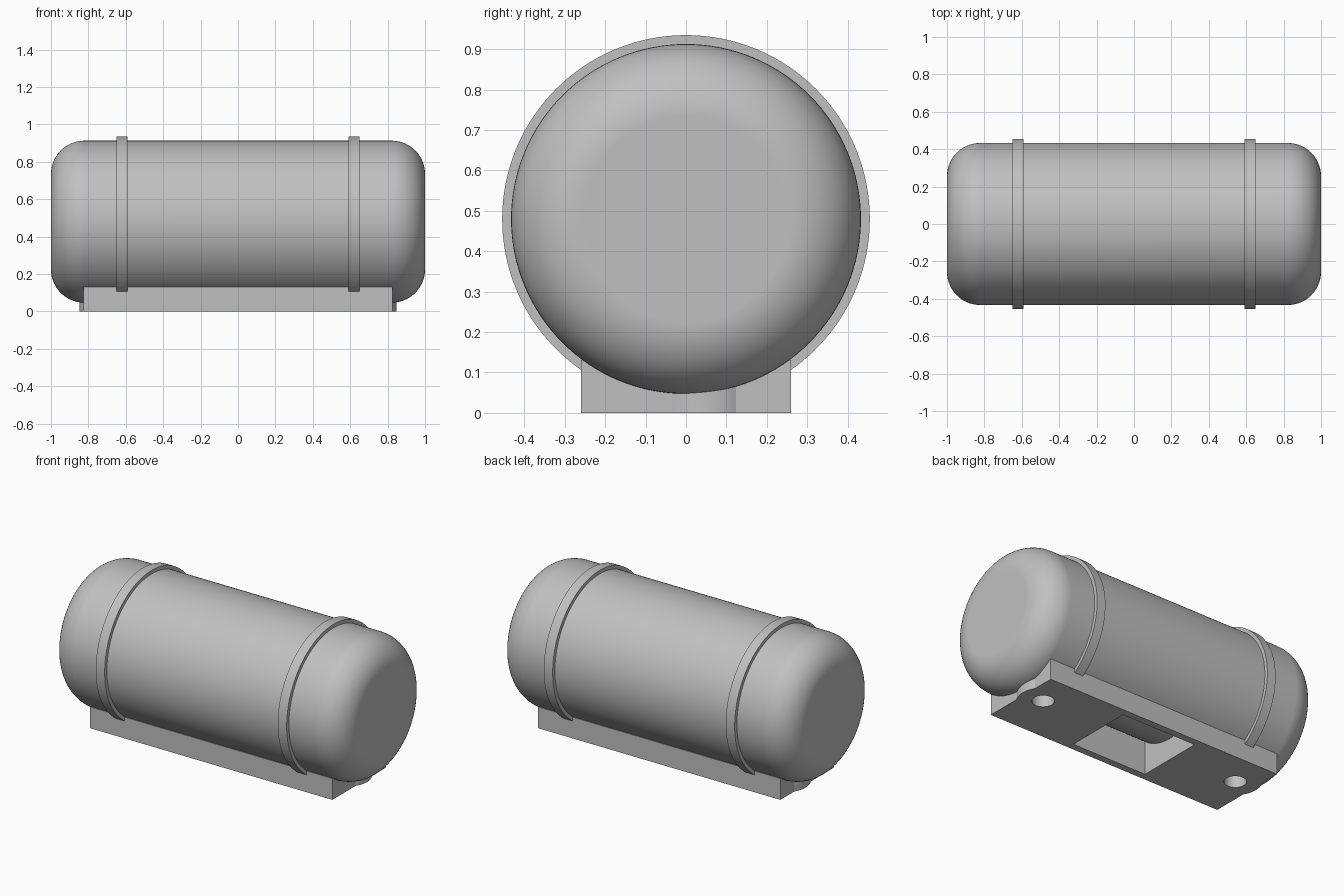
import bpy, bmesh, math
from mathutils import Vector

default = bpy.data.objects.get("Cube")
if default:
    bpy.data.objects.remove(default, do_unlink=True)

AXIS_Z = 0.48       # height of the tank axis
TANK_R = 0.433
FILLET = 0.178
HOLE_X, HOLE_Y = 0.70, 0.045

grey = bpy.data.materials.new("plain_grey")
grey.use_nodes = True
colour = (0.53, 0.53, 0.53, 1)
grey.diffuse_color = colour
grey.node_tree.nodes["Principled BSDF"].inputs["Base Color"].default_value = colour


def add_object(name, bm):
    bmesh.ops.recalc_face_normals(bm, faces=bm.faces)
    mesh = bpy.data.meshes.new(name)
    bm.to_mesh(mesh)
    bm.free()
    mesh.materials.append(grey)
    obj = bpy.data.objects.new(name, mesh)
    bpy.context.collection.objects.link(obj)
    return obj


def lathe(name, profile, segments=128):
    """Revolve (x, radius) points around the tank axis and cap both ends."""
    bm = bmesh.new()
    rings = []
    for x, r in profile:
        angles = [math.tau * i / segments for i in range(segments)]
        rings.append([bm.verts.new((x, r * math.sin(a), AXIS_Z + r * math.cos(a)))
                      for a in angles])
    for a, b in zip(rings, rings[1:]):
        for i in range(segments):
            j = (i + 1) % segments
            bm.faces.new((a[i], a[j], b[j], b[i]))
    bm.faces.new(rings[0])
    bm.faces.new(rings[-1])
    return add_object(name, bm)


def prism(name, outline, z0, z1):
    """Extrude a flat (x, y) outline upward."""
    bm = bmesh.new()
    face = bm.faces.new([bm.verts.new((x, y, z0)) for x, y in outline])
    top = bmesh.ops.extrude_face_region(bm, geom=[face])["geom"]
    verts = [g for g in top if isinstance(g, bmesh.types.BMVert)]
    bmesh.ops.translate(bm, verts=verts, vec=Vector((0, 0, z1 - z0)))
    return add_object(name, bm)


def arc(cx, cy, r, start, end, steps):
    return [(cx + r * math.cos(start + (end - start) * i / steps),
             cy + r * math.sin(start + (end - start) * i / steps))
            for i in range(steps + 1)]


def activate(obj):
    bpy.ops.object.select_all(action='DESELECT')
    obj.select_set(True)
    bpy.context.view_layer.objects.active = obj


def cut(obj, cutters):
    activate(obj)
    for cutter in cutters:
        mod = obj.modifiers.new("cut", 'BOOLEAN')
        mod.operation = 'DIFFERENCE'
        mod.solver = 'EXACT'
        mod.object = cutter
        bpy.ops.object.modifier_apply(modifier=mod.name)


# Tank body with rounded ends
half = arc(1 - FILLET, TANK_R - FILLET, FILLET, math.pi / 2, 0, 14)
tank = lathe("tank_body", [(-x, r) for x, r in reversed(half)] + half)

# Inner tank, seen through the opening underneath
inner = lathe("inner_tank", [(-0.5, 0.345), (0.5, 0.345)])

# Straps around the tank
straps = []
for side, x in (("right", -0.62), ("left", 0.62)):
    w = 0.03
    straps.append(lathe(side + "_strap", [(x - w, 0.455), (x + w, 0.455)]))

# Mounting base, with a rounded bulge at each end around the bolt hole
END_X, END_Y, BULGE_R = 0.825, 0.26, 0.148
swing = math.acos((END_X - HOLE_X) / BULGE_R)
bulge = arc(HOLE_X, HOLE_Y, BULGE_R, -swing, swing, 16)
outline = [(END_X, -END_Y)] + bulge + [(END_X, END_Y)]
outline += [(-x, y) for x, y in reversed(outline)]
base = prism("mounting_base", outline, 0, 0.131)

# Rectangular opening and bolt holes
pocket = [(-0.26, -0.215), (0.26, -0.215), (0.26, 0.215), (-0.26, 0.215)]
cutters = [prism("opening_cutter", pocket, -0.1, 0.3)]
for x in (-HOLE_X, HOLE_X):
    circle = arc(x, HOLE_Y, 0.063, 0, math.tau, 48)[:-1]
    cutters.append(prism("bolt_hole_cutter", circle, -0.1, 0.2))
for part in [tank, base] + straps:
    cut(part, cutters)
for cutter in cutters:
    bpy.data.objects.remove(cutter, do_unlink=True)

# Smooth shading with crisp edges
for part in [tank, inner, base] + straps:
    activate(part)
    bpy.ops.object.shade_smooth_by_angle(angle=math.radians(30))
    mod = part.modifiers.new("even_normals", 'WEIGHTED_NORMAL')
    mod.keep_sharp = True
